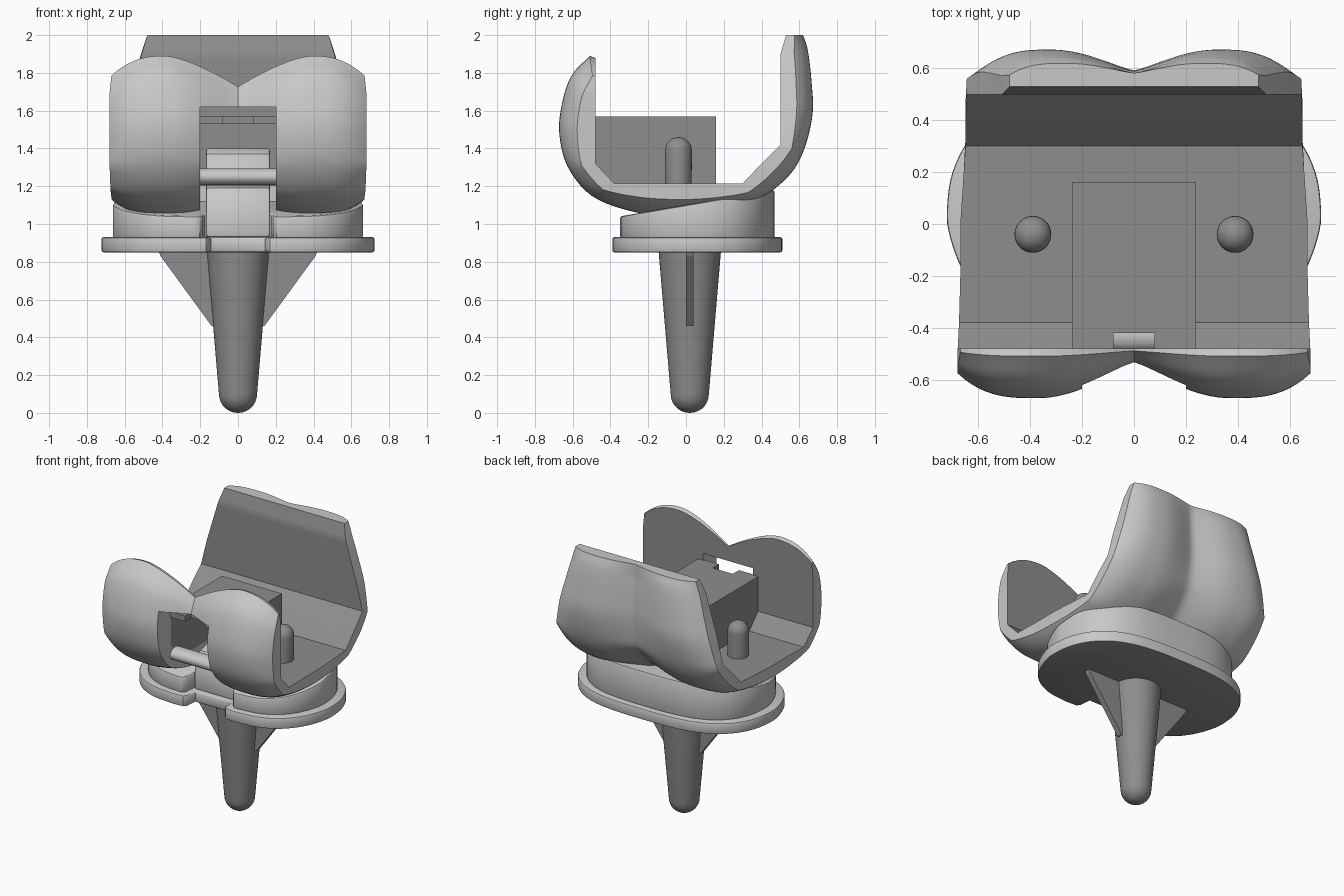
import bpy, bmesh, math
from mathutils import Vector

if "Cube" in bpy.data.objects:
    bpy.data.objects.remove(bpy.data.objects["Cube"])


def material(name, v):
    m = bpy.data.materials.new(name)
    m.diffuse_color = (v, v, v, 1)
    m.use_nodes = True
    m.node_tree.nodes["Principled BSDF"].inputs["Base Color"].default_value = m.diffuse_color
    return m


POLISHED = material("polished_light_grey", 0.58)
MATTE = material("matte_grey", 0.27)


def finish(name, bm, mats, bevel=0.0, smooth=True, cutter=None):
    bmesh.ops.recalc_face_normals(bm, faces=bm.faces)
    me = bpy.data.meshes.new(name)
    bm.to_mesh(me)
    bm.free()
    for m in mats:
        me.materials.append(m)
    ob = bpy.data.objects.new(name, me)
    bpy.context.collection.objects.link(ob)
    bpy.ops.object.select_all(action='DESELECT')
    ob.select_set(True)
    bpy.context.view_layer.objects.active = ob
    if bevel:
        b = ob.modifiers.new("bevel", 'BEVEL')
        b.width, b.segments, b.limit_method = bevel, 2, 'ANGLE'
        b.angle_limit = math.radians(50)
        bpy.ops.object.modifier_apply(modifier="bevel")
    if cutter:
        c = ob.modifiers.new("cut", 'BOOLEAN')
        c.operation, c.solver, c.object = 'DIFFERENCE', 'EXACT', cutter
        bpy.ops.object.modifier_apply(modifier="cut")
        bpy.data.objects.remove(cutter)
    if smooth:
        bpy.ops.object.shade_smooth_by_angle(angle=math.radians(35))
    return ob


def prism(bm, pts, vec):
    """Extrude a closed 3D polygon along vec; returns the far vertices."""
    f = bm.faces.new([bm.verts.new(p) for p in pts])
    r = bmesh.ops.extrude_face_region(bm, geom=[f], use_keep_orig=True)
    top = [g for g in r['geom'] if isinstance(g, bmesh.types.BMVert)]
    bmesh.ops.translate(bm, verts=top, vec=vec)
    return top


def box(bm, x0, x1, y0, y1, z0, z1):
    prism(bm, [(x0, y0, z0), (x1, y0, z0), (x1, y1, z0), (x0, y1, z0)], (0, 0, z1 - z0))


def lathe(bm, profile, cx, cy, n=32):
    rings = [[bm.verts.new((cx + r * math.cos(2 * math.pi * k / n),
                            cy + r * math.sin(2 * math.pi * k / n), z)) for k in range(n)]
             for r, z in profile]
    for a, b in zip(rings, rings[1:]):
        for k in range(n):
            bm.faces.new((a[k], a[(k + 1) % n], b[(k + 1) % n], b[k]))
    bm.faces.new(rings[0])
    bm.faces.new(rings[-1])


def spline(pts, sub):
    """Catmull-Rom through the points."""
    P = [Vector(p) for p in pts]
    P = [2 * P[0] - P[1]] + P + [2 * P[-1] - P[-2]]
    out = []
    for i in range(1, len(P) - 2):
        a, b, c, d = P[i - 1:i + 3]
        for s in range(sub):
            t = s / sub
            out.append(0.5 * (2 * b + (c - a) * t + (2 * a - 5 * b + 4 * c - d) * t * t
                              + (3 * b - a - 3 * c + d) * t ** 3))
    return out + [P[-2]]


# Femoral shell: inner y, z, outer y, z, half width, from rear condyle to front flange
SECTION = [(-.48, 1.88, -.51, 1.89, .67), (-.48, 1.75, -.61, 1.78, .68), (-.48, 1.6, -.66, 1.62, .68),
           (-.48, 1.45, -.67, 1.47, .68), (-.48, 1.32, -.625, 1.30, .68), (-.38, 1.215, -.5, 1.15, .675),
           (-.2, 1.215, -.3, 1.07, .67), (0, 1.215, -.1, 1.045, .67), (.15, 1.215, .12, 1.06, .66),
           (.3, 1.215, .36, 1.12, .65), (.4, 1.32, .53, 1.24, .65), (.5, 1.42, .62, 1.38, .645),
           (.5, 1.6, .67, 1.58, .6), (.5, 1.75, .665, 1.75, .555), (.5, 1.9, .645, 1.92, .51),
           (.53, 2.0, .62, 2.0, .48)]
SUB = 5
outer = spline([(s[2], s[3]) for s in SECTION], SUB)
inner = []
for j in range(len(outer)):
    i = min(j // SUB, len(SECTION) - 2)
    t = j / SUB - i
    inner.append([SECTION[i][k] * (1 - t) + SECTION[i + 1][k] * t for k in (0, 1, 4)])


def rim_drop(x, y, z):
    # Rounds the condyle tops and dips them in the middle
    if y > -.3 or z < 1.5:
        return z
    x = abs(x)
    top = 1.89 - (.16 * (1 - x / .39) ** 1.5 if x < .39 else .11 * ((x - .39) / .29) ** 2.5)
    return 1.5 + (z - 1.5) * (top - 1.5) / .39


NU, NT = 49, len(outer)
bm = bmesh.new()
A, B = [], []
for i in range(NU):
    u = math.sin((i / (NU - 1) * 2 - 1) * math.pi / 2) * .5 + (i / (NU - 1) * 2 - 1) * .5
    ra, rb = [], []
    for j in range(NT):
        (iy, iz, hw), (oy, oz) = inner[j], outer[j]
        f0 = .32 + .26 * j / (NT - 1)
        v = abs(u)
        if v < .55:
            f = f0 + (1 - f0) * math.sin(math.pi / 2 * v / .55) ** 1.2
        else:
            f = 1 - .5 * ((v - .55) / .45) ** 3
        x = u * hw
        y, z = iy + (oy - iy) * f, iz + (oz - iz) * f
        ra.append(bm.verts.new((x, y, rim_drop(x, y, z))))
        rb.append(bm.verts.new((x, iy, rim_drop(x, iy, iz))))
    A.append(ra)
    B.append(rb)
for i in range(NU - 1):
    for j in range(NT - 1):
        bm.faces.new((A[i][j], A[i + 1][j], A[i + 1][j + 1], A[i][j + 1]))
        bm.faces.new((B[i][j], B[i][j + 1], B[i + 1][j + 1], B[i + 1][j])).material_index = 1
    for j in (0, NT - 1):
        bm.faces.new((A[i][j], A[i + 1][j], B[i + 1][j], B[i][j]))
for j in range(NT - 1):
    for i in (0, NU - 1):
        bm.faces.new((A[i][j], A[i][j + 1], B[i][j + 1], B[i][j]))
cb = bmesh.new()
box(cb, -.2, .2, -.8, .12, .9, 1.62)
cutter = finish("notch_cutter", cb, [POLISHED], smooth=False)
cutter.hide_render = True
finish("femoral_shell", bm, [POLISHED, MATTE], cutter=cutter)

# Hollow box over the notch, open to the front
bm = bmesh.new()
for s in (-1, 1):
    box(bm, min(s * .2, s * .24), max(s * .2, s * .24), -.48, .16, 1.2, 1.57)
    box(bm, min(s * .08, s * .2), max(s * .08, s * .2), -.49, -.42, 1.53, 1.57)
box(bm, -.2, .2, -.42, .16, 1.53, 1.57)
box(bm, -.2, .2, .12, .16, 1.2, 1.53)
finish("notch_box", bm, [MATTE], smooth=False)

# Cross bar between the condyles
bm = bmesh.new()
prism(bm, [(-.21, -.43 + .06 * math.cos(a * math.pi / 12), 1.25 + .045 * math.sin(a * math.pi / 12))
           for a in range(24)], (.42, 0, 0))
finish("cam_bar", bm, [POLISHED])

# Fixing pegs
for s, side in ((-1, "left"), (1, "right")):
    bm = bmesh.new()
    dome = [(.07 * math.cos(a * math.pi / 14) + .001, 1.39 + .07 * math.sin(a * math.pi / 14)) for a in range(8)]
    lathe(bm, [(.07, 1.2)] + dome, s * .39, -.04)
    finish("peg_" + side, bm, [MATTE])

# Kidney outline shared by the tray and the insert
ARC = [(.25, -.39), (.42, -.37), (.56, -.30), (.66, -.18), (.715, -.03), (.72, .08), (.70, .2),
       (.64, .32), (.53, .42), (.38, .48), (.2, .505), (0, .51)]


def kidney(sx, sy, notch, depth, z):
    half = [(notch, depth), (notch + .005, .06 - .42 * sy), (notch + .025, .06 - .445 * sy)]
    half += [(p.x * sx, .06 + (p.y - .06) * sy) for p in spline(ARC, 4)]
    return [(x, y, z) for x, y in half] + [(-x, y, z) for x, y in reversed(half[:-1])]


bm = bmesh.new()
prism(bm, kidney(1, 1, .145, -.28, .85), (0, 0, .08))
bm.normal_update()
for f in bm.faces:
    if f.calc_center_median().z < .851:
        f.material_index = 1
finish("tray", bm, [POLISHED, MATTE], bevel=.01)

# Bearing insert with a sloping top
bm = bmesh.new()
top = prism(bm, kidney(.917, .91, .18, -.24, .925), (0, 0, .2))
for v in top:
    v.co.z = 1.10 + .17 * v.co.y
finish("insert", bm, [POLISHED], bevel=.012)

# Central post of the insert
bm = bmesh.new()
prism(bm, [(-.17, y, z) for y, z in ((-.26, .93), (-.25, 1.12), (-.2, 1.19), (-.12, 1.21),
                                     (-.08, 1.37), (-.04, 1.4), (.06, 1.4), (.09, 1.36), (.1, .93))],
      (.34, 0, 0))
finish("insert_post", bm, [POLISHED], bevel=.015)

# Tapered stem and its fins
bm = bmesh.new()
tip = [(.1 * math.sin(a * math.pi / 14) + .001, .1 - .1 * math.cos(a * math.pi / 14)) for a in range(8)]
lathe(bm, tip + [(.165, .855)], 0, .02, 48)
finish("stem", bm, [MATTE])
bm = bmesh.new()
prism(bm, [(x, 0, z) for x, z in ((-.42, .855), (-.41, .83), (-.14, .46), (.14, .46), (.41, .83), (.42, .855))],
      (0, .04, 0))
finish("stem_fins", bm, [MATTE], smooth=False)
